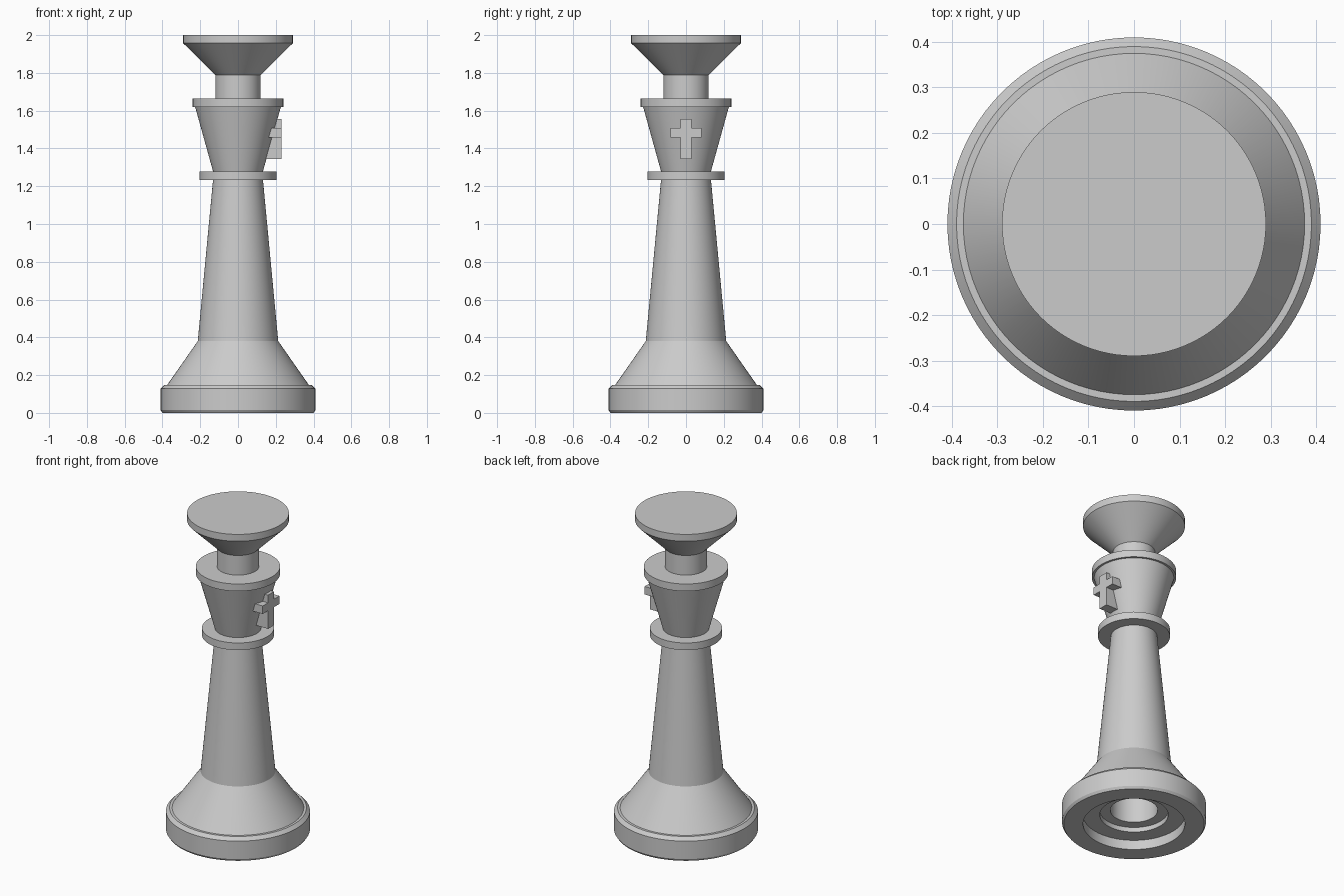
import bpy, bmesh, math

cube = bpy.data.objects.get("Cube")
if cube:
    bpy.data.objects.remove(cube, do_unlink=True)

SEGMENTS = 96

grey = bpy.data.materials.new("stone grey")
grey.use_nodes = True
colour = (0.6, 0.6, 0.6, 1)
grey.diffuse_color = colour
grey.node_tree.nodes["Principled BSDF"].inputs["Base Color"].default_value = colour


def add_object(name, bm):
    bmesh.ops.recalc_face_normals(bm, faces=bm.faces)
    mesh = bpy.data.meshes.new(name)
    bm.to_mesh(mesh)
    bm.free()
    mesh.materials.append(grey)
    obj = bpy.data.objects.new(name, mesh)
    bpy.context.collection.objects.link(obj)
    return obj


def lathe(name, profile):
    """Spin a (radius, height) profile round z and cap its open ends."""
    bm = bmesh.new()
    rings = []
    for r, z in profile:
        angles = [2 * math.pi * i / SEGMENTS for i in range(SEGMENTS)]
        rings.append([bm.verts.new((r * math.cos(a), r * math.sin(a), z)) for a in angles])
    for low, high in zip(rings, rings[1:]):
        for i in range(SEGMENTS):
            j = (i + 1) % SEGMENTS
            bm.faces.new((low[i], low[j], high[j], high[i]))
    bm.faces.new(rings[0])
    bm.faces.new(rings[-1])
    obj = add_object(name, bm)
    bpy.ops.object.select_all(action='DESELECT')
    obj.select_set(True)
    bpy.context.view_layer.objects.active = obj
    bpy.ops.object.shade_smooth_by_angle(angle=math.radians(20))
    return obj


# Base and tapered shaft, with a stepped recess and bore underneath
lathe("base_and_shaft", [
    (0.135, 0.6), (0.135, 0.09), (0.195, 0.09), (0.195, 0.06), (0.29, 0.06), (0.29, 0),
    (0.4, 0), (0.41, 0.015), (0.41, 0.128), (0.39, 0.148), (0.375, 0.148),
    (0.213, 0.38), (0.132, 1.235)])

# Collar, flared head and upper collar
lathe("lower_collar", [(0.205, 1.233), (0.205, 1.278)])
lathe("flared_head", [(0.132, 1.278), (0.227, 1.62)])
lathe("upper_collar", [(0.24, 1.62), (0.24, 1.665)])

# Neck and wide cup on top
lathe("neck", [(0.12, 1.665), (0.12, 1.788)])
lathe("top_cup", [(0.12, 1.788), (0.29, 1.957), (0.29, 2)])

# Raised cross on the left side of the head, extruded from its outline
half_cross = [(0.03, 1.344), (0.03, 1.458), (0.083, 1.458),
              (0.083, 1.508), (0.03, 1.508), (0.03, 1.556)]
outline = half_cross + [(-y, z) for y, z in reversed(half_cross)]
bm = bmesh.new()
face = bm.faces.new([bm.verts.new((0.1, y, z)) for y, z in outline])
extruded = bmesh.ops.extrude_face_region(bm, geom=[face])["geom"]
bmesh.ops.translate(bm, vec=(0.13, 0, 0),
                    verts=[v for v in extruded if isinstance(v, bmesh.types.BMVert)])
add_object("cross", bm)
